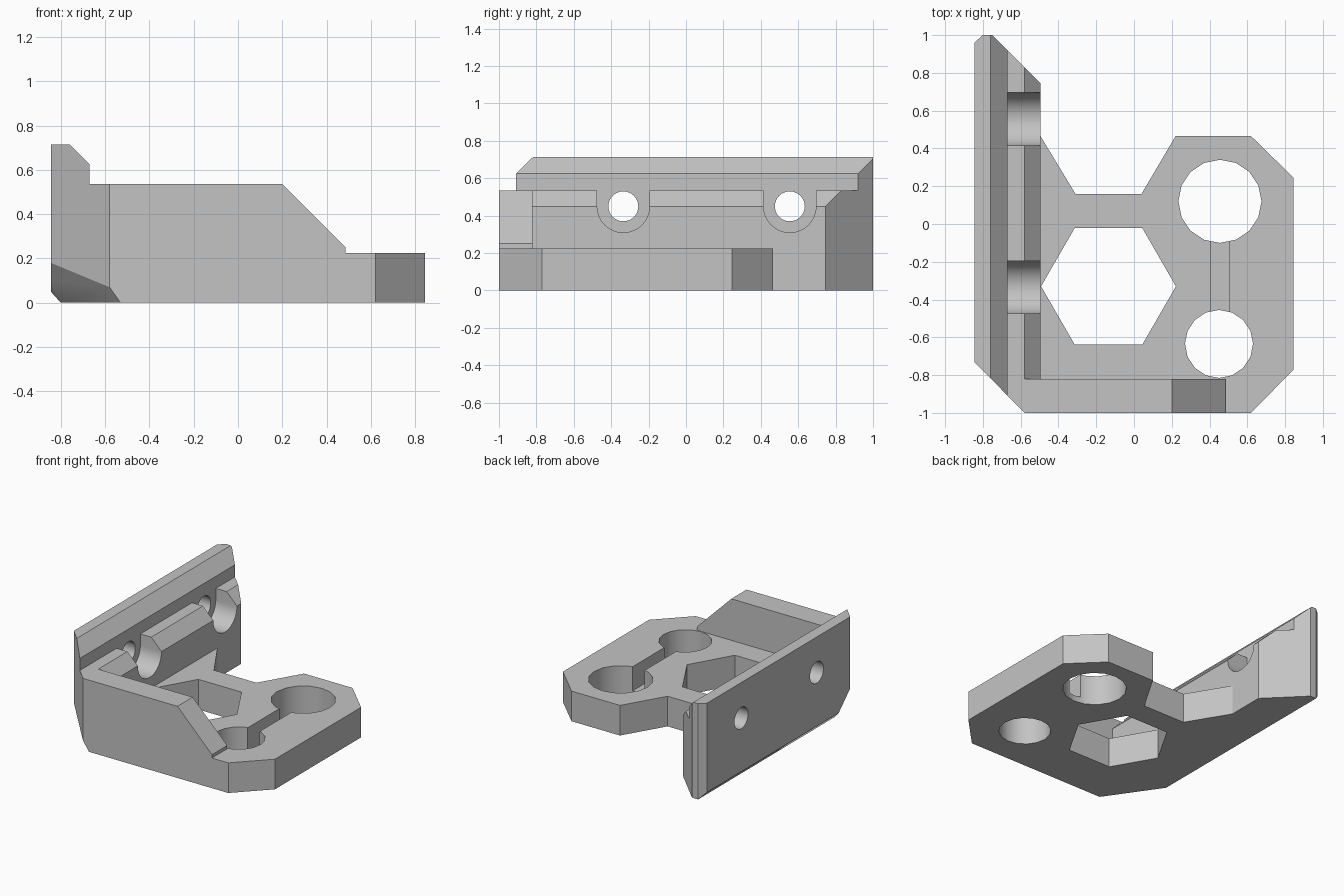
import bpy, bmesh, math
from mathutils import Vector

default = bpy.data.objects.get("Cube")
if default:
    bpy.data.objects.remove(default, do_unlink=True)

grey = bpy.data.materials.new("light grey plastic")
grey.use_nodes = True
colour = (0.55, 0.55, 0.55, 1)
grey.diffuse_color = colour
grey.node_tree.nodes["Principled BSDF"].inputs["Base Color"].default_value = colour


def prism(name, points, axis, low, high):
    """Extrude a 2D outline along an axis: z uses (x, y), y uses (x, z), x uses (y, z)."""
    place = {"z": lambda a, b, t: (a, b, t),
             "y": lambda a, b, t: (a, t, b),
             "x": lambda a, b, t: (t, a, b)}[axis]
    bm = bmesh.new()
    face = bm.faces.new([bm.verts.new(place(a, b, low)) for a, b in points])
    moved = bmesh.ops.extrude_face_region(bm, geom=[face])["geom"]
    shift = Vector(place(0, 0, high - low))
    bmesh.ops.translate(bm, vec=shift, verts=[v for v in moved if isinstance(v, bmesh.types.BMVert)])
    bmesh.ops.recalc_face_normals(bm, faces=bm.faces)
    mesh = bpy.data.meshes.new(name)
    bm.to_mesh(mesh)
    bm.free()
    mesh.materials.append(grey)
    obj = bpy.data.objects.new(name, mesh)
    bpy.context.collection.objects.link(obj)
    return obj


def ring(cx, cy, radius, sides):
    return [(cx + radius * math.cos(math.tau * i / sides),
             cy + radius * math.sin(math.tau * i / sides)) for i in range(sides)]


def box(x0, x1, y0, y1):
    return [(x0, y0), (x1, y0), (x1, y1), (x0, y1)]


# Full-height block with the plan outline of the bracket
bracket = prism("bracket", [
    (-0.845, -0.73), (-0.58, -1), (0.62, -1), (0.845, -0.77), (0.845, 0.245),
    (0.62, 0.465), (0.22, 0.465), (0.04, 0.16), (-0.31, 0.16), (-0.495, 0.465),
    (-0.495, 0.745), (-0.75, 1), (-0.80, 1), (-0.845, 0.96)], "z", 0, 0.715)


def cut(cutter):
    cutter.hide_render = True
    mod = bracket.modifiers.new(cutter.name, "BOOLEAN")
    mod.operation = "DIFFERENCE"
    mod.solver = "EXACT"
    mod.object = cutter
    bpy.context.view_layer.objects.active = bracket
    bpy.ops.object.modifier_apply(modifier=mod.name)
    bpy.data.objects.remove(cutter, do_unlink=True)


def cut_plane(name, point, normal):
    """Remove everything on the outer side of a plane."""
    cutter = prism(name, box(-3, 3, -3, 3), "z", 0, 3)
    cutter.location = point
    cutter.rotation_euler = Vector(normal).to_track_quat("Z", "Y").to_euler()
    bpy.context.view_layer.update()
    cut(cutter)


# Stepped side wall top and sloping front wall
cut(prism("upper_cutter", [
    (-0.86, 0.815), (-0.67, 0.625), (-0.67, 0.535), (0.2, 0.535), (0.485, 0.25),
    (0.485, 0.225), (2, 0.225), (2, 0.815)], "y", -1.2, 1.2))

# Space above the base plate, behind the front wall
cut(prism("inner_cutter", [
    (-0.63, 0.585), (-0.495, 0.45), (-0.495, 0.225), (2, 0.225), (2, 0.585)], "y", -0.82, 1.2))

# Hexagonal opening, two round holes and the shallow channel joining them
cut(prism("hexagon_cutter", ring(-0.135, -0.33, 0.357, 6), "z", -0.1, 0.4))
cut(prism("large_hole_cutter", ring(0.455, 0.12, 0.22, 16), "z", -0.1, 0.4))
cut(prism("small_hole_cutter", ring(0.45, -0.635, 0.18, 16), "z", -0.1, 0.4))
cut(prism("channel_cutter", box(0.405, 0.505, -0.55, 0), "z", 0.045, 0.4))

# Screw holes through the side wall, each with an open-topped recess
for y in (-0.335, 0.555):
    arch = [(y + 0.14 * math.cos(a), 0.45 + 0.14 * math.sin(a))
            for a in [math.pi + math.pi * i / 24 for i in range(25)]]
    cut(prism("recess_cutter", arch + [(y + 0.14, 0.7), (y - 0.14, 0.7)], "x", -0.67, -0.3))
    cut(prism("screw_cutter", ring(y, 0.45, 0.08, 32), "x", -1, -0.4))

# Bevel along the foot of the side wall, and the clipped lower corner
cut_plane("foot_cutter", (-0.80, 0, 0), (-1, 0, -0.9))
cut_plane("corner_cutter", (-0.53, -1, 0), (-0.0189, -0.01305, -0.0135))

# Smooth the round holes and keep the hard edges
bpy.ops.object.select_all(action="DESELECT")
bracket.select_set(True)
bpy.context.view_layer.objects.active = bracket
bpy.ops.object.shade_smooth_by_angle(angle=math.radians(30))
